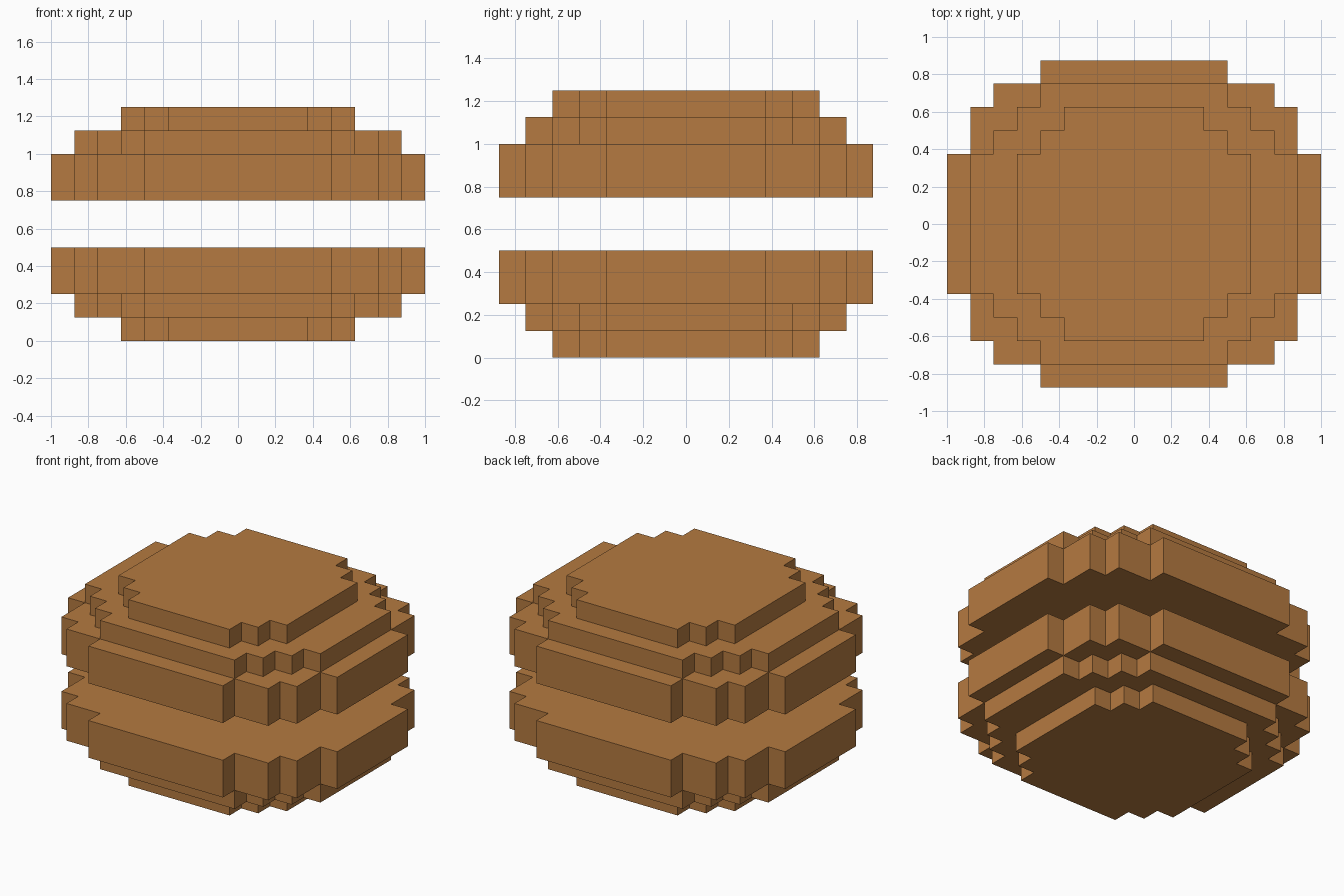
import bpy
import bmesh

if "Cube" in bpy.data.objects:
    bpy.data.objects.remove(bpy.data.objects["Cube"])

# Single brown colour
brown = bpy.data.materials.new("warm_brown")
brown.diffuse_color = (0.46, 0.195, 0.052, 1.0)
brown.use_nodes = True
brown.node_tree.nodes["Principled BSDF"].inputs["Base Color"].default_value = brown.diffuse_color

# Convex corners (x, y) of one quarter of each stepped outline
SMALL = [(0.625, 0.375), (0.5, 0.5), (0.375, 0.625)]
MEDIUM = [(0.875, 0.375), (0.75, 0.5), (0.625, 0.625), (0.5, 0.75)]
LARGE = [(1.0, 0.375), (0.875, 0.625), (0.75, 0.75), (0.5, 0.875)]


def outline(corners):
    """Insert the inner step corners, then mirror the quarter all round."""
    q = [corners[0]]
    for a, b in zip(corners, corners[1:]):
        q += [(b[0], a[1]), b]
    left = [(-x, y) for x, y in reversed(q)]
    half = q + left
    return half + [(-x, -y) for x, y in half]


def add_slab(bm, corners, z0, z1):
    """Extrude a stepped outline from z0 to z1."""
    base = bm.faces.new([bm.verts.new((x, y, z0)) for x, y in outline(corners)])
    ext = bmesh.ops.extrude_face_region(bm, geom=[base], use_keep_orig=True)
    verts = [g for g in ext["geom"] if isinstance(g, bmesh.types.BMVert)]
    bmesh.ops.translate(bm, vec=(0, 0, z1 - z0), verts=verts)


def build_half(name, slabs):
    bm = bmesh.new()
    for slab in slabs:
        add_slab(bm, *slab)
    bmesh.ops.recalc_face_normals(bm, faces=bm.faces)
    mesh = bpy.data.meshes.new(name)
    bm.to_mesh(mesh)
    bm.free()
    mesh.materials.append(brown)
    bpy.context.collection.objects.link(bpy.data.objects.new(name, mesh))


# Lower half widens upward; upper half is its mirror image about z = 0.625
lower = [(SMALL, 0.0, 0.125), (MEDIUM, 0.125, 0.25), (LARGE, 0.25, 0.5)]
upper = [(c, 1.25 - z1, 1.25 - z0) for c, z0, z1 in lower]
build_half("lower_half", lower)
build_half("upper_half", upper)
